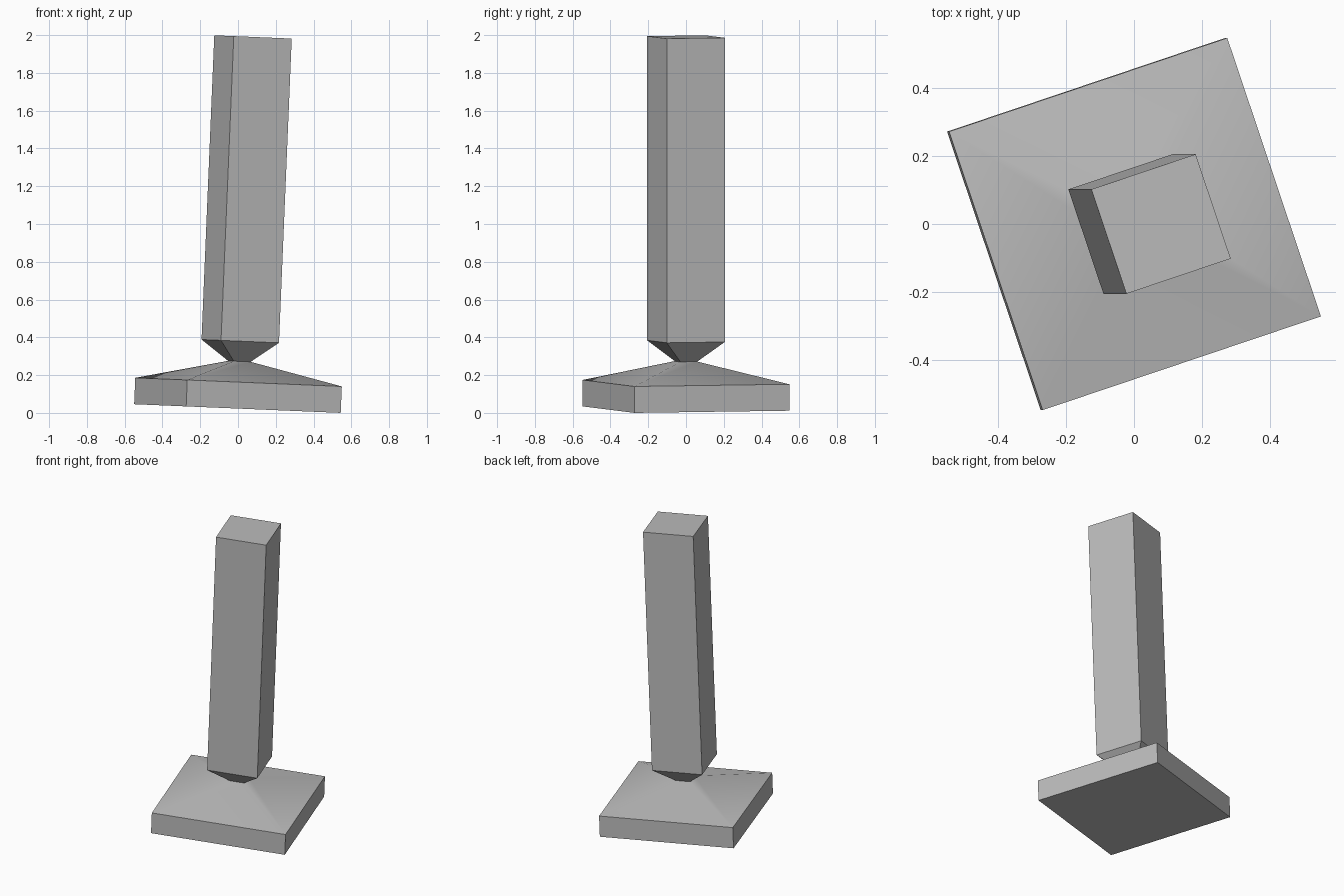
import bpy, bmesh, math
from mathutils import Matrix

cube = bpy.data.objects.get("Cube")
if cube:
    bpy.data.objects.remove(cube, do_unlink=True)

# Single plain grey material
GREY = (0.5, 0.5, 0.5, 1)
grey = bpy.data.materials.new("plain grey")
grey.use_nodes = True
grey.diffuse_color = GREY
grey.node_tree.nodes["Principled BSDF"].inputs["Base Color"].default_value = GREY

# Whole model is turned about z, then leans slightly towards +x
POSE = (Matrix.Translation((-0.003, 0, 0.023))
        @ Matrix.Rotation(math.radians(2.4), 4, 'Y')
        @ Matrix.Rotation(math.radians(18.6), 4, 'Z'))


def square_solid(name, profile, cap_bottom, cap_top):
    """Stack square rings given as (half width, height) and skin them."""
    bm = bmesh.new()
    rings = [[bm.verts.new((sx * h, sy * h, z))
              for sx, sy in ((-1, -1), (1, -1), (1, 1), (-1, 1))]
             for h, z in profile]
    for low, high in zip(rings, rings[1:]):
        for i in range(4):
            j = (i + 1) % 4
            bm.faces.new((low[i], low[j], high[j], high[i]))
    if cap_bottom:
        bm.faces.new(rings[0][::-1])
    if cap_top:
        bm.faces.new(rings[-1])
    mesh = bpy.data.meshes.new(name)
    bm.to_mesh(mesh)
    bm.free()
    mesh.materials.append(grey)
    obj = bpy.data.objects.new(name, mesh)
    bpy.context.collection.objects.link(obj)
    obj.matrix_world = POSE
    bpy.ops.object.select_all(action='DESELECT')
    obj.select_set(True)
    bpy.context.view_layer.objects.active = obj
    bpy.ops.object.shade_smooth_by_angle(angle=math.radians(30))
    return obj


# Slab with a shallow sloping top
square_solid("base", [(0.432, 0), (0.432, 0.14), (0.047, 0.25)], True, False)
# Post that flares out from the narrow neck
square_solid("post", [(0.047, 0.25), (0.162, 0.357), (0.162, 1.969)], False, True)
